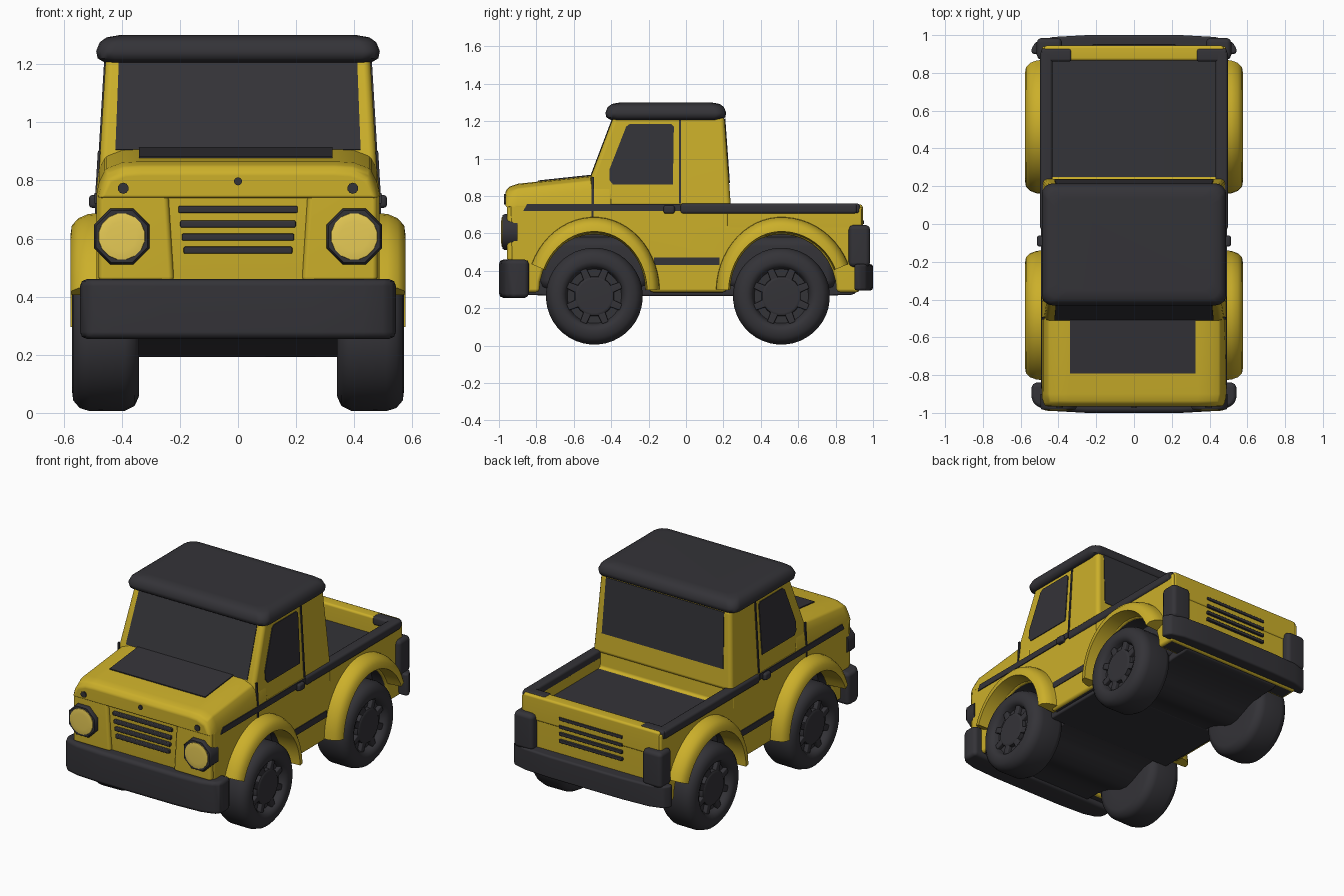
import bpy, bmesh, math
from mathutils import Vector

if "Cube" in bpy.data.objects:
    bpy.data.objects.remove(bpy.data.objects["Cube"])


def material(name, rgb):
    m = bpy.data.materials.new(name)
    m.diffuse_color = (*rgb, 1)
    m.use_nodes = True
    m.node_tree.nodes["Principled BSDF"].inputs["Base Color"].default_value = m.diffuse_color
    return m


YELLOW = material("mustard_yellow", (0.60, 0.43, 0.023))
DARK = material("charcoal", (0.034, 0.033, 0.039))
LENS = material("pale_yellow_lens", (0.95, 0.71, 0.11))


def loft(name, loops, mat, bevel=0.0, rule=None, seg=2):
    """Skin closed loops of 3D points, cap the ends, bevel hard edges."""
    bm = bmesh.new()
    rings = [[bm.verts.new(p) for p in lp] for lp in loops]
    n = len(rings[0])
    for a, b in zip(rings, rings[1:]):
        for i in range(n):
            bm.faces.new((a[i], a[(i + 1) % n], b[(i + 1) % n], b[i]))
    bm.faces.new(rings[0])
    bm.faces.new(rings[-1])
    bmesh.ops.recalc_face_normals(bm, faces=bm.faces)
    if rule:
        bm.normal_update()
        for f in bm.faces:
            f.material_index = int(rule(f))
    if bevel:
        hard = [e for e in bm.edges if e.calc_face_angle(0) > math.radians(32)]
        bmesh.ops.bevel(bm, geom=hard, offset=bevel, offset_type='OFFSET', segments=seg,
                        profile=0.5, affect='EDGES', clamp_overlap=True)
    for f in bm.faces:
        f.smooth = True
    for e in bm.edges:
        e.smooth = e.calc_face_angle(0) < math.radians(50)
    me = bpy.data.meshes.new(name)
    bm.to_mesh(me)
    bm.free()
    me.materials.append(mat)
    me.materials.append(DARK)
    ob = bpy.data.objects.new(name, me)
    bpy.context.collection.objects.link(ob)
    w = ob.modifiers.new("flat_shading", 'WEIGHTED_NORMAL')
    w.keep_sharp = True
    return ob


def box(name, x, y, z, mat, bevel=0.01, seg=2):
    lp = [[(x[i], y[j], zz) for i, j in ((0, 0), (1, 0), (1, 1), (0, 1))] for zz in z]
    return loft(name, lp, mat, bevel, seg=seg)


def plate(name, pts, mat, out, t=0.008):
    """Thin painted plate lifted a little towards direction out."""
    p = [Vector(q) for q in pts]
    nrm = (p[1] - p[0]).cross(p[2] - p[0]).normalized()
    if nrm.dot(Vector(out)) < 0:
        nrm = -nrm
    return loft(name, [[q - nrm * 0.001 for q in p], [q + nrm * t for q in p]], mat)


def disc(name, c, prof, mat, axis='x', n=32, bevel=0.0):
    """Turned part: prof lists (distance along axis, radius)."""
    loops = []
    for d, r in prof:
        ring = []
        for i in range(n):
            a = 2 * math.pi * (i + 0.5) / n
            u, v = r * math.cos(a), r * math.sin(a)
            ring.append((d, c[1] + u, c[2] + v) if axis == 'x' else (c[0] + u, d, c[2] + v))
        loops.append(ring)
    return loft(name, loops, mat, bevel)


AXLES = (-0.49, 0.51)
W = 0.487


def arch(cy):
    return [(cy + 0.295 * math.cos(math.pi * i / 16), 0.285 + 0.31 * math.sin(math.pi * i / 16))
            for i in range(17)]


# Lower body with wheel arches and bed floor
prof = [(-0.90, 0.285), (-0.935, 0.46), (-0.94, 0.76), (0.23, 0.76), (0.23, 0.65), (0.94, 0.65),
        (0.93, 0.285)] + arch(AXLES[1]) + arch(AXLES[0])
loft("lower_body", [[(x, y, z) for y, z in prof] for x in (-W, W)], YELLOW, 0.018,
     lambda f: f.normal.z < -0.3 or (f.normal.z < 0.3 and abs(f.normal.x) < 0.5
               and abs(f.calc_center_median().y) < 0.88 and f.calc_center_median().z < 0.6)
     or (f.normal.z > 0.9 and f.calc_center_median().z < 0.7))

# Smooth belly dipping around each axle, running between the bumpers
belly = [(-0.91, 0.45), (-0.91, 0.27)]
for i in range(33):
    y = -0.86 + i * 1.74 / 32
    dip = sum(math.exp(-((y - c) / 0.14) ** 2) for c in AXLES)
    belly.append((y, 0.27 - 0.078 * dip))
belly += [(0.91, 0.28), (0.91, 0.45)]
loft("chassis", [[(x, y, z) for y, z in belly] for x in (-0.35, 0.35)], DARK, 0.01)
box("inner_wells", (-0.35, 0.35), (-0.85, 0.85), (0.32, 0.62), DARK, 0.02)
box("sill_underside", (-0.45, 0.45), (-0.24, 0.26), (0.265, 0.32), DARK, 0.01)

# Hood with rounded shoulders and front brow
hood = []
for y, zt, k in ((-0.965, 0.825, 0.97), (-0.945, 0.85, 0.985), (-0.90, 0.865, 1), (-0.5, 0.908, 1), (-0.4, 0.908, 1)):
    half = [(0.49, 0.74), (0.478, zt - 0.07), (0.455, zt - 0.025), (0.40, zt - 0.004), (0.34, zt)]
    hood.append([(x * k, y, z) for x, z in half] + [(-x * k, y, z) for x, z in half[::-1]])
loft("hood", hood, YELLOW, 0.01)
plate("hood_panel", [(-0.34, -0.79, 0.877), (0.325, -0.79, 0.877), (0.325, -0.5, 0.908), (-0.34, -0.5, 0.908)],
      DARK, (0, 0, 1), 0.006)


# Cab with tapering sides
def cab_x(z):
    return 0.484 - 0.06 * (z - 0.74)


cab = [(-0.51, 0.74), (-0.51, 0.90), (-0.385, 1.23), (0.205, 1.23), (0.24, 0.74)]
loft("cab", [[(s * cab_x(z), y, z) for y, z in cab] for s in (-1, 1)], YELLOW, 0.025, seg=3)
roof = []
for z, g in ((1.205, 0.03), (1.22, 0.005), (1.245, 0), (1.275, 0.012), (1.292, 0.035), (1.30, 0.08)):
    ring = []
    for sx, sy, a0 in ((1, 1, 0), (-1, 1, 90), (-1, -1, 180), (1, -1, 270)):
        for i in range(5):
            a = math.radians(a0 + 22.5 * i)
            ring.append((sx * (0.43 - g) + 0.058 * math.cos(a),
                         -0.108 + sy * (0.265 - g) + 0.058 * math.sin(a), z))
    roof.append(ring)
loft("roof", roof, DARK)


# Windshield and rear window
def ws_y(z):
    return -0.51 + (z - 0.90) * 0.125 / 0.33


def rear_y(z):
    return 0.24 - (z - 0.74) * 0.035 / 0.49


for nm, fn, z0, out in (("windshield", ws_y, 0.905, -1), ("rear_window", rear_y, 0.87, 1)):
    plate(nm, [(-0.422, fn(z0), z0), (0.422, fn(z0), z0), (0.41, fn(1.215), 1.215), (-0.41, fn(1.215), 1.215)],
          DARK, (0, out, 0), 0.004)

for s, side in ((1, "right"), (-1, "left")):
    def side_plate(name, yz, x=None, t=0.005):
        plate(f"{side}_{name}", [(s * (x or cab_x(z)), y, z) for y, z in yz], DARK, (s, 0, 0), t)

    def sbox(name, x, y, z, mat, bevel=0.01, seg=2):
        return box(f"{side}_{name}", (s * x[0], s * x[1]), y, z, mat, bevel, seg)

    # Side window, seams and stripes
    side_plate("window", [(-0.39, 0.86), (-0.07, 0.86), (-0.065, 1.17), (-0.08, 1.185), (-0.30, 1.185),
                          (-0.32, 1.17), (-0.41, 0.94), (-0.41, 0.885)])
    side_plate("door_seam", [(-0.038, 0.76), (-0.026, 0.76), (-0.026, 1.21), (-0.038, 1.21)])
    side_plate("pillar_seam", [(-0.505, 0.75), (-0.493, 0.75), (-0.493, 0.90), (-0.505, 0.90)], t=0.008)
    side_plate("belt_stripe", [(-0.87, 0.72), (-0.03, 0.72), (-0.03, 0.757), (-0.85, 0.757)], 0.488)
    side_plate("lower_door_seam", [(-0.505, 0.68), (-0.495, 0.68), (-0.495, 0.73), (-0.505, 0.73)], W)
    side_plate("sill_stripe", [(-0.17, 0.43), (0.18, 0.43), (0.18, 0.47), (-0.17, 0.47)], W)
    sbox("door_handle", (0.47, 0.513), (-0.12, -0.06), (0.705, 0.75), DARK, 0.012)

    # Bed wall and rim
    sbox("bed_wall", (0.435, W), (0.22, 0.94), (0.62, 0.74), YELLOW)
    sbox("bed_rim", (0.432, 0.497), (-0.03, 0.915), (0.705, 0.76), DARK, 0.014)
    sbox("bed_corner_rim", (0.33, 0.492), (0.86, 0.93), (0.705, 0.76), DARK, 0.014)
    sbox("tail_light", (0.38, 0.515), (0.87, 0.985), (0.42, 0.645), DARK, 0.025)

    # Headlight ring, lens and marker lamp
    c = (s * 0.40, 0, 0.607)
    disc(f"{side}_headlight_ring", c, [(-0.90, 0.104), (-0.97, 0.104), (-0.982, 0.096), (-0.982, 0.078)],
         DARK, 'y', 8)
    disc(f"{side}_headlight_lens", c, [(-0.975, 0.083), (-0.985, 0.08), (-0.99, 0.05)], LENS, 'y', 16)
    disc(f"{side}_marker_lamp", (s * 0.395, 0, 0.773), [(-0.93, 0.019), (-0.972, 0.019)], DARK, 'y', 10)

    for cy, end in zip(AXLES, ("front", "rear")):
        # Fender flare swept over the wheel, stretched towards the bumper
        sec = [(0.45, 0.405), (0.515, 0.40), (0.55, 0.385), (0.572, 0.36), (0.577, 0.325), (0.45, 0.315)]
        loops = []
        d, far = (1, 0.90) if end == "front" else (-1, 0.96)
        for i in range(25):
            a = math.radians(2 + 156 * i / 24)
            k = 0.87 if math.cos(a) > 0 else far
            loops.append([(s * x, cy + d * k * r * math.cos(a), 0.285 + r * math.sin(a)) for x, r in sec])
        loft(f"{side}_{end}_fender", loops, YELLOW)
        sbox(f"{end}_wheel_well", (0.30, 0.40), (cy - 0.29, cy + 0.29), (0.3, 0.58), DARK, 0.05)

        # Tyre, hub and spokes
        c = (0, cy, 0.264)
        tyre = [(0.34, 0.13), (0.34, 0.205), (0.355, 0.24), (0.39, 0.258), (0.51, 0.259), (0.545, 0.248),
                (0.567, 0.222), (0.572, 0.185), (0.562, 0.162), (0.545, 0.152), (0.525, 0.145)]
        disc(f"{side}_{end}_tyre", c, [(s * x, r) for x, r in tyre], DARK, n=40)
        disc(f"{side}_{end}_hub", c, [(s * 0.50, 0.11), (s * 0.548, 0.105), (s * 0.558, 0.09)], DARK, n=20)
        for i in range(8):
            a = 2 * math.pi * (i + 0.5) / 8
            u, v = Vector((0, math.cos(a), math.sin(a))), Vector((0, -math.sin(a), math.cos(a)))
            o = Vector(c)
            quad = [o + u * r + v * t for r, t in ((0.08, -0.022), (0.155, -0.018), (0.155, 0.018), (0.08, 0.022))]
            loft(f"{side}_{end}_spoke_{i}", [[q + Vector((s * x, 0, 0)) for q in quad] for x in (0.515, 0.55)],
                 DARK, 0.006)

# Tailgate
box("tailgate", (-0.475, 0.475), (0.865, 0.945), (0.6, 0.755), YELLOW, 0.014)

# Bumpers with swept-back ends
for end, d, (z0, z1), yb in (("front", -1, (0.255, 0.46), 0.84), ("rear", 1, (0.295, 0.435), 0.90)):
    half = [(0.54, yb), (0.545, 0.925), (0.52, 0.965), (0.43, 0.99), (0.25, 1.0)]
    plan = half + [(-x, y) for x, y in half[::-1]]
    loft(f"{end}_bumper", [[(x, d * y, z) for x, y in plan] for z in (z0, z1)], DARK, 0.025)

# Grille and tailgate slats, headlight surrounds
for i, z in enumerate((0.70, 0.65, 0.605, 0.56)):
    w = 0.205 - 0.006 * i
    box(f"grille_slat_{i}", (-w, w), (-0.955, -0.92), (z - 0.012, z + 0.012), DARK, 0.005)
    z -= 0.04
    box(f"tailgate_slat_{i}", (-0.22, 0.22), (0.92, 0.952), (z - 0.01, z + 0.01), DARK, 0.004)
for s, side in ((1, "right"), (-1, "left")):
    face = [(0.22, 0.45), (0.24, 0.76), (0.48, 0.76), (0.48, 0.45)]
    loft(f"{side}_headlight_pod", [[(s * x, y, z) for x, z in face] for y in (-0.90, -0.958)], YELLOW, 0.018)
disc("hood_button", (0, 0, 0.797), [(-0.93, 0.014), (-0.973, 0.014)], DARK, 'y', 10)
